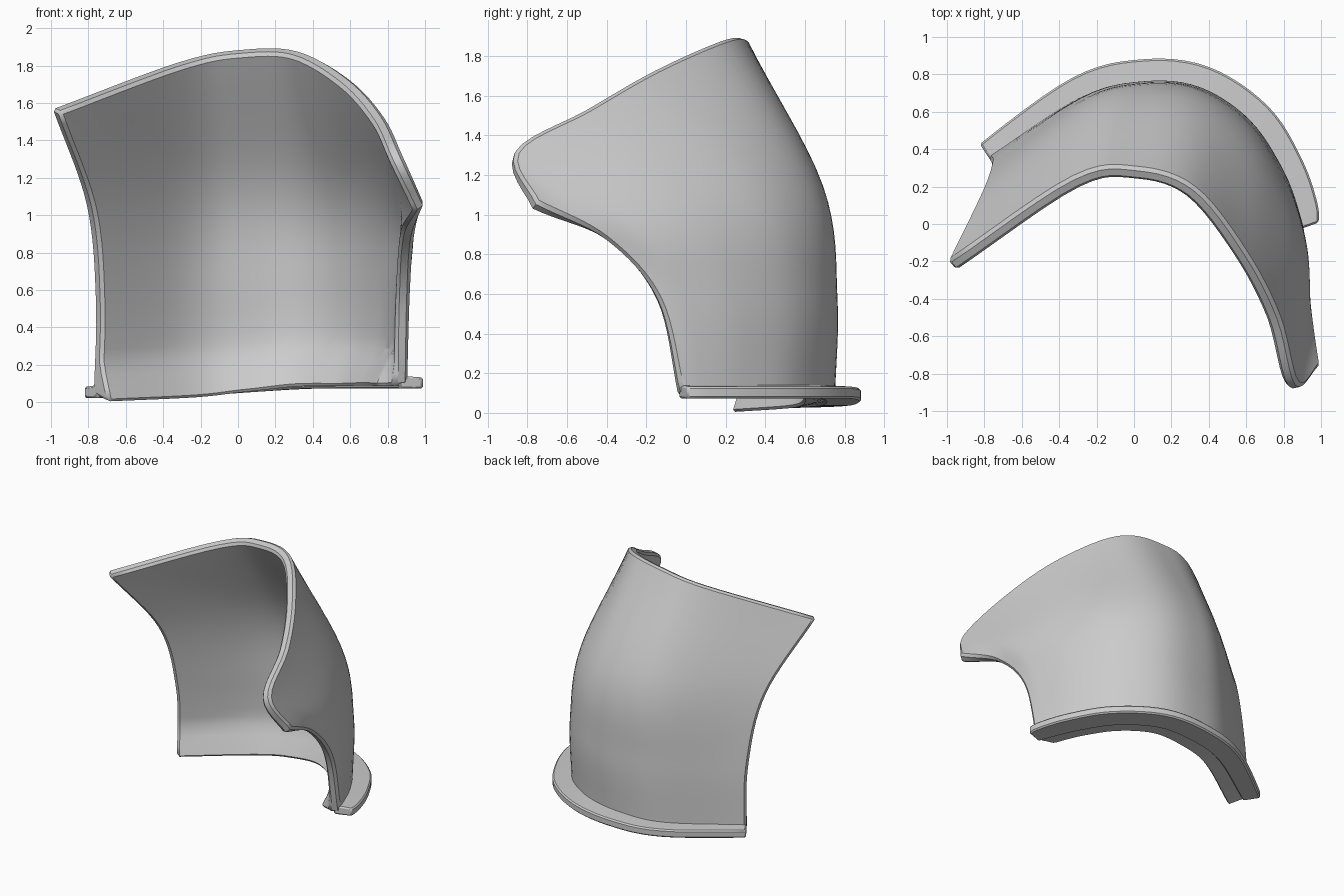
import bpy, bmesh, math
from mathutils import Vector

if "Cube" in bpy.data.objects:
    bpy.data.objects.remove(bpy.data.objects["Cube"])

# Outer surface control net: rows bottom to top, columns left to right
ROWS = [
    [(-.78, .36, .05), (-.28, .68, .06), (.05, .75, .08), (.35, .71, .10),
     (.62, .53, .10), (.78, .29, .10), (.87, .09, .10), (.91, -.02, .10)],
    [(-.77, .32, .55), (-.28, .67, .56), (.05, .76, .57), (.35, .73, .60),
     (.62, .55, .60), (.81, .26, .60), (.90, .00, .60), (.92, -.14, .58)],
    [(-.82, .17, 1.07), (-.28, .60, 1.12), (.04, .69, 1.15), (.35, .64, 1.15),
     (.63, .41, 1.12), (.83, .06, 1.05), (.93, -.25, .97), (.94, -.40, .88)],
    [(-1.0, -.20, 1.58), (-.33, .25, 1.83), (.02, .30, 1.90), (.33, .19, 1.89),
     (.60, -.15, 1.74), (.78, -.50, 1.54), (.88, -.86, 1.33), (1.0, -.75, 1.07)],
]
NU, NV = 42, 24


def spline(pts, t):
    """Catmull-Rom through pts, t in 0..1."""
    n = len(pts) - 1
    i = min(max(int(t * n), 0), n - 1)
    f = t * n - i
    p1, p2 = pts[i], pts[i + 1]
    p0 = pts[i - 1] if i > 0 else p1 * 2 - p2
    p3 = pts[i + 2] if i + 2 <= n else p2 * 2 - p1
    return p1 + f * .5 * ((p2 - p0) + f * ((2 * p0 - 5 * p1 + 4 * p2 - p3)
                                          + f * (3 * (p1 - p2) + p3 - p0)))


NET = [[Vector(p) for p in r] for r in ROWS]


def outer(u, v):
    return spline([spline(r, u) for r in NET], v)


def normal(u, v):
    e = .02
    u0, u1, v0, v1 = max(u - e, 0), min(u + e, 1), max(v - e, 0), min(v + e, 1)
    du = outer(u1, v) - outer(u0, v)
    dv = outer(u, v1) - outer(u, v0)
    return dv.cross(du).normalized()


def inner(u, v):
    """Thin back wall that thickens in straight slopes toward the rim."""
    side = max((.12 - u) / .12, (u - .57) / .43, (v - .74) / .26, 0)
    low = max((.14 - v) / .14, 0)
    t = .055 + max(.02 * side, .11 * low * min(1, 8 * (1 - u) + .2))
    p = outer(u, v) - normal(u, v) * t
    p.z -= .03 * low * (1 - u)
    return p


def make_object(name, bm, bevel):
    bmesh.ops.recalc_face_normals(bm, faces=bm.faces)
    me = bpy.data.meshes.new(name)
    bm.to_mesh(me)
    bm.free()
    ob = bpy.data.objects.new(name, me)
    bpy.context.collection.objects.link(ob)
    mod = ob.modifiers.new("edge_chamfer", 'BEVEL')
    mod.width, mod.segments = bevel, 1
    mod.limit_method, mod.angle_limit = 'ANGLE', math.radians(50)
    bpy.ops.object.select_all(action='DESELECT')
    ob.select_set(True)
    bpy.context.view_layer.objects.active = ob
    bpy.ops.object.shade_smooth_by_angle(angle=math.radians(25))
    return ob


# Curved plate: outer skin, inner skin and the rim joining them
bm = bmesh.new()
skins = [[[bm.verts.new(f(i / NU, j / NV)) for i in range(NU + 1)]
          for j in range(NV + 1)] for f in (outer, inner)]
for g in skins:
    for j in range(NV):
        for i in range(NU):
            bm.faces.new((g[j][i], g[j][i + 1], g[j + 1][i + 1], g[j + 1][i]))
ring = ([(0, i) for i in range(NU)] + [(j, NU) for j in range(NV)]
        + [(NV, i) for i in range(NU, 0, -1)] + [(j, 0) for j in range(NV, 0, -1)])
a, b = skins
for (j, i), (k, l) in zip(ring, ring[1:] + ring[:1]):
    bm.faces.new((a[j][i], a[k][l], b[k][l], b[j][i]))
plate = make_object("curved_plate", bm, .018)

# Flange around the bottom of the plate
bm = bmesh.new()
sections = []
for i in range(NU + 1):
    u = i / NU
    p = outer(u, 0)
    n = normal(u, 0)
    n.z = 0
    n.normalize()
    w = .08 + .06 * math.sin(math.pi * u) ** .7
    sections.append([bm.verts.new(p + n * d + Vector((0, 0, h)))
                     for d, h in ((-.05, -.02), (w, -.02), (w, .04), (-.05, .05))])
for s, t in zip(sections, sections[1:]):
    for k in range(4):
        bm.faces.new((s[k], s[k - 1], t[k - 1], t[k]))
bm.faces.new(sections[0])
bm.faces.new(sections[-1])
flange = make_object("bottom_flange", bm, .01)

# Rest the model on the ground
low = min(v.co.z for o in (plate, flange) for v in o.data.vertices)
for o in (plate, flange):
    o.location.z = -low
